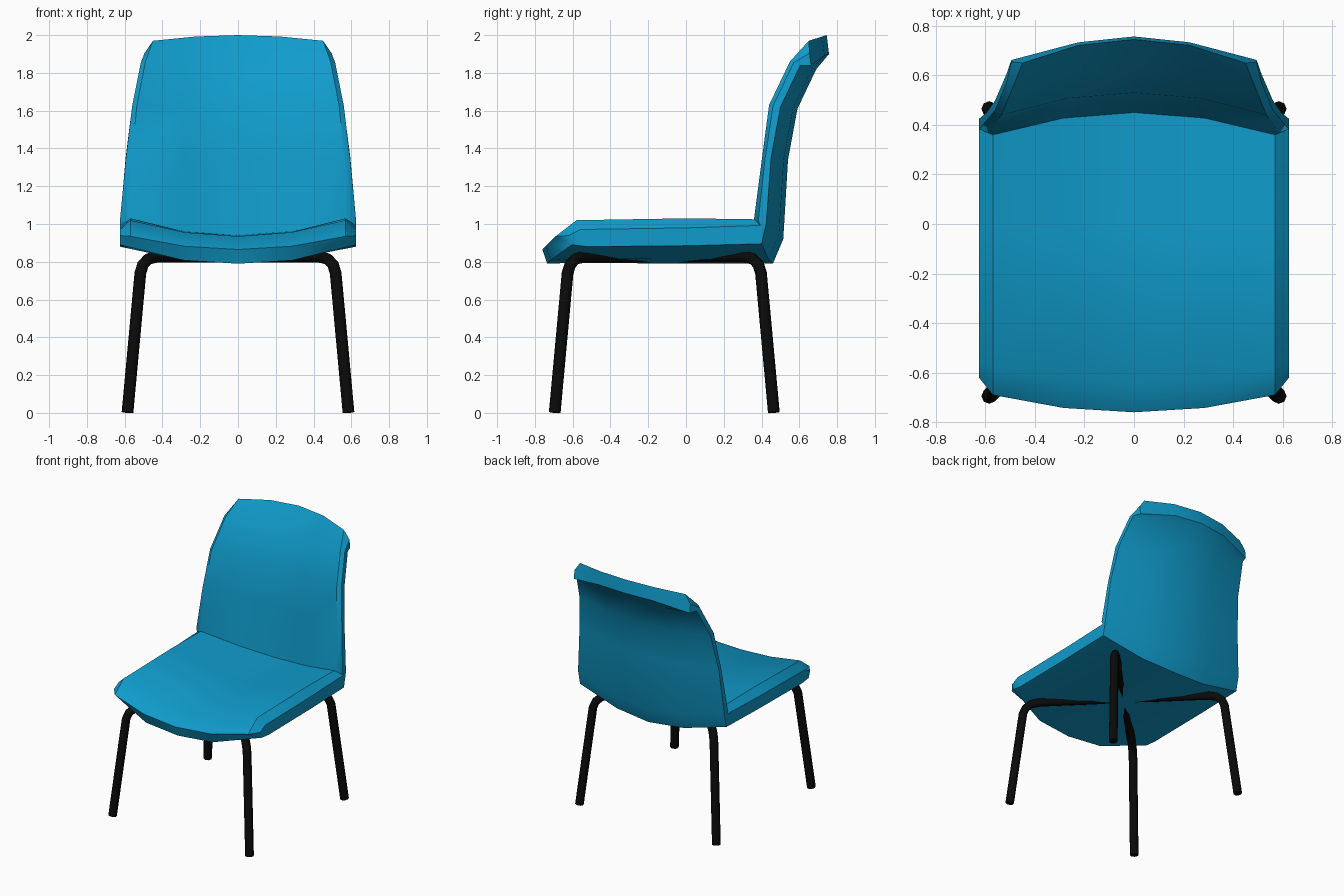
import bpy, bmesh, math
from mathutils import Vector

cube = bpy.data.objects.get("Cube")
if cube:
    bpy.data.objects.remove(cube, do_unlink=True)


def material(name, color):
    mat = bpy.data.materials.new(name)
    mat.use_nodes = True
    mat.diffuse_color = (*color, 1)
    bsdf = next(n for n in mat.node_tree.nodes if n.type == 'BSDF_PRINCIPLED')
    bsdf.inputs["Base Color"].default_value = (*color, 1)
    return mat


blue = material("blue_shell", (0.005, 0.33, 0.60))
black = material("black_metal", (0.003, 0.003, 0.003))


def smooth(obj, angle):
    bpy.ops.object.select_all(action='DESELECT')
    obj.select_set(True)
    bpy.context.view_layer.objects.active = obj
    bpy.ops.object.shade_smooth_by_angle(angle=math.radians(angle))


# Shell sections from front lip to top of back:
# upper centre (y, z), upper edge (y, z), lower centre (y, z), half width, rim shift
SECTIONS = [
    ((-.76, .865), (-.69, .935), (-.735, .79), .57, (.055, .06, .03)),
    ((-.64, .935), (-.58, 1.02), (-.58, .795), .57, (.055, 0, 0)),
    ((0, .935), (0, 1.03), (0, .79), .57, (.055, 0, 0)),
    ((.45, .94), (.36, 1.025), (.46, .79), .57, (.055, .03, .02)),
    ((.45, .94), (.36, 1.025), (.515, .92), .57, (.055, 0, 0)),
    ((.49, 1.32), (.40, 1.33), (.54, 1.34), .565, (.03, 0, 0)),
    ((.53, 1.62), (.44, 1.63), (.59, 1.61), .535, (.025, 0, 0)),
    ((.635, 1.84), (.55, 1.86), (.69, 1.82), .49, (.025, 0, 0)),
    ((.745, 2.0), (.65, 1.97), (.757, 1.9), .45, (.045, 0, -.03)),
]


def section_ring(section):
    """Closed ring: dished upper side, bevelled rims, curved lower side."""
    centre, edge, under = (Vector((0, *p)) for p in section[:3])
    width, shift = section[3], Vector(section[4])
    dish = edge - centre

    def at(base, u):
        return base + dish * u * u + Vector((width * u, 0, 0))

    upper = [at(centre, u) for u in (-1, -.5, 0, .5, 1)]
    lower = [at(under, u) for u in (.5, 0, -.5)]
    rim_low = at(under, 1) + shift
    rim_high = upper[4].lerp(at(under, 1), .35) + shift
    flip = Vector((-1, 1, 1))
    return upper + [rim_high, rim_low] + lower + [rim_low * flip, rim_high * flip]


# Seat and back in one lofted shell
bm = bmesh.new()
rings = [[bm.verts.new(p) for p in section_ring(s)] for s in SECTIONS]
count = len(rings[0])
for a, b in zip(rings, rings[1:]):
    for i in range(count):
        j = (i + 1) % count
        bm.faces.new((a[i], a[j], b[j], b[i]))
CAP = [(1, 2, 8, 9), (2, 3, 7, 8), (3, 4, 6, 7), (4, 5, 6), (0, 1, 9, 10), (11, 0, 10)]
for ring in (rings[0], rings[-1]):
    for face in CAP:
        bm.faces.new([ring[i] for i in face])
bmesh.ops.remove_doubles(bm, verts=bm.verts[:], dist=.0005)
bmesh.ops.recalc_face_normals(bm, faces=bm.faces[:])
mesh = bpy.data.meshes.new("seat_shell")
bm.to_mesh(mesh)
bm.free()
shell = bpy.data.objects.new("seat_shell", mesh)
bpy.context.collection.objects.link(shell)
mesh.materials.append(blue)
smooth(shell, 40)

# Bent tube legs meeting under the seat: (x, y distance from hub, z)
LEG_PATH = [(.585, .58, .002), (.517, .512, .74), (.503, .498, .785), (.475, .47, .815),
            (.43, .425, .826), (.04, .04, .826)]
HUB_Y = -.115


def leg(name, sx, sy):
    curve = bpy.data.curves.new(name, 'CURVE')
    curve.dimensions = '3D'
    curve.bevel_depth = .031
    curve.bevel_resolution = 2
    curve.use_fill_caps = True
    spline = curve.splines.new('POLY')
    spline.points.add(len(LEG_PATH) - 1)
    for point, (x, y, z) in zip(spline.points, LEG_PATH):
        point.co = (sx * x, HUB_Y + sy * y, z, 1)
    obj = bpy.data.objects.new(name, curve)
    bpy.context.collection.objects.link(obj)
    curve.materials.append(black)
    bpy.ops.object.select_all(action='DESELECT')
    obj.select_set(True)
    bpy.context.view_layer.objects.active = obj
    bpy.ops.object.convert(target='MESH')
    smooth(bpy.context.view_layer.objects.active, 50)


for end, sy in (("front", -1), ("back", 1)):
    for side, sx in (("left", 1), ("right", -1)):
        leg(f"{end}_{side}_leg", sx, sy)
